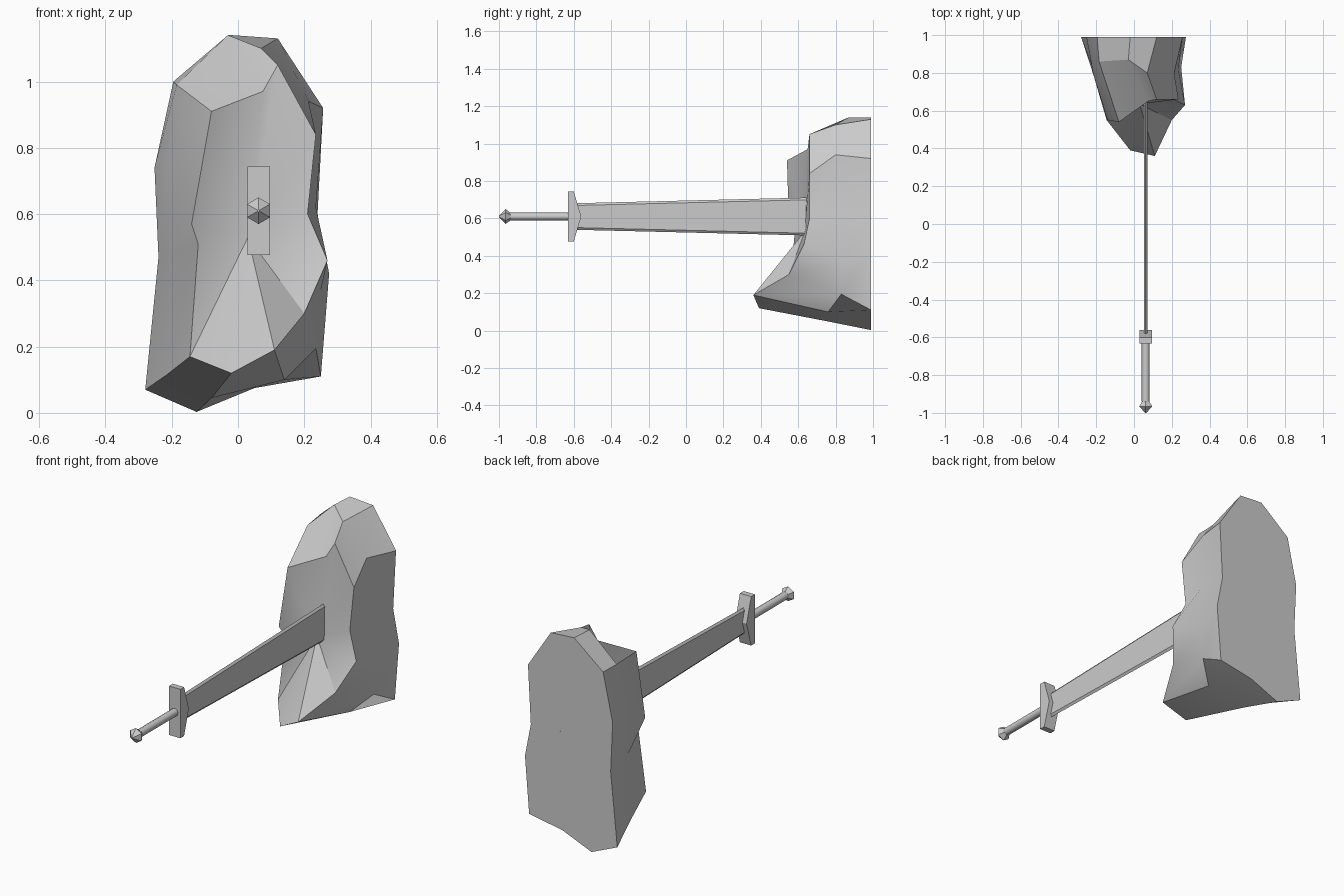
import bpy, bmesh, math

if "Cube" in bpy.data.objects:
    bpy.data.objects.remove(bpy.data.objects["Cube"])

SX, SZ = 0.062, 0.61          # sword axis runs along y through this x, z


def make(name, verts, faces, smooth=None):
    mesh = bpy.data.meshes.new(name)
    mesh.from_pydata(verts, [], faces)
    bm = bmesh.new()
    bm.from_mesh(mesh)
    bmesh.ops.recalc_face_normals(bm, faces=bm.faces)
    bm.to_mesh(mesh)
    bm.free()
    ob = bpy.data.objects.new(name, mesh)
    bpy.context.collection.objects.link(ob)
    if smooth:
        bpy.ops.object.select_all(action='DESELECT')
        ob.select_set(True)
        bpy.context.view_layer.objects.active = ob
        bpy.ops.object.shade_smooth_by_angle(angle=math.radians(smooth))
    return ob


def loft(name, rings, smooth=None, apex=None):
    """Skin equal-sized rings; the last end closes flat or fans to an apex."""
    n = len(rings[0])
    verts = [p for r in rings for p in r]
    faces = [(k * n + i, k * n + (i + 1) % n, (k + 1) * n + (i + 1) % n, (k + 1) * n + i)
             for k in range(len(rings) - 1) for i in range(n)]
    faces.append(tuple(range(n)))
    last = (len(rings) - 1) * n
    if apex:
        verts.append(apex)
        faces += [(last + i, last + (i + 1) % n, len(verts) - 1) for i in range(n)]
    else:
        faces.append(tuple(range(last, last + n)))
    return make(name, verts, faces, smooth)


def turned(name, profile, sides, smooth=None):
    """Lathe (y, radius) pairs around the sword axis."""
    rings = [[(SX + r * math.sin(2 * math.pi * i / sides), y,
               SZ + r * math.cos(2 * math.pi * i / sides)) for i in range(sides)]
             for y, r in profile]
    return loft(name, rings, smooth)


# Rock: flat back outline, broken middle, front ridge, sunken front centre
back = [(-.195, 1.0), (-.02, 1.14), (.12, 1.13), (.257, .92), (.24, .60), (.275, .42),
        (.25, .11), (.05, .075), (-.125, .003), (-.28, .07), (-.24, .47), (-.252, .74)]
middle = [(-.185, .86, .99), (-.03, .87, 1.14), (.07, .80, 1.10), (.213, .80, .94),
          (.235, .82, .62), (.25, .83, .37), (.235, .83, .195), (.14, .76, .10),
          (-.08, .78, .045), (-.215, .79, .115), (-.205, .79, .48), (-.215, .79, .73)]
ridge = [(-.08, .54, .91), (.075, .65, .97), (.12, .66, 1.05), (.235, .66, .84),
         (.21, .66, .60), (.27, .63, .46), (.20, .55, .30), (.11, .36, .19),
         (-.02, .39, .12), (-.145, .55, .17), (-.12, .58, .51), (-.14, .55, .57)]
loft("rock", [[(x, .99, z) for x, z in back], middle, ridge], 25, apex=(.03, .635, .53))


# Blade: bevelled edges, widening toward the rock, point just reaching the rock's back
def section(y, half, t, edge):
    return [(SX + sx * t, y, SZ + sz) for sx, sz in
            ((0, half), (1, half - edge), (1, edge - half),
             (0, -half), (-1, edge - half), (-1, half - edge))]


loft("blade", [section(-.59, .071, .009, .012), section(.64, .101, .009, .012)],
     apex=(SX, .992, SZ))

# Crossguard: arrow-shaped profile with square ends
guard = [(-.632, -.133), (-.6, -.133), (-.56, 0), (-.6, .133), (-.632, .133)]
loft("crossguard", [[(SX + s * .034, y, SZ + z) for y, z in guard] for s in (-1, 1)])

# Grip and faceted pommel
turned("grip", [(-.63, .021), (-.94, .021)], 8, 50)
turned("pommel", [(-.935, .018), (-.965, .04), (-1.0, .004)], 6)
